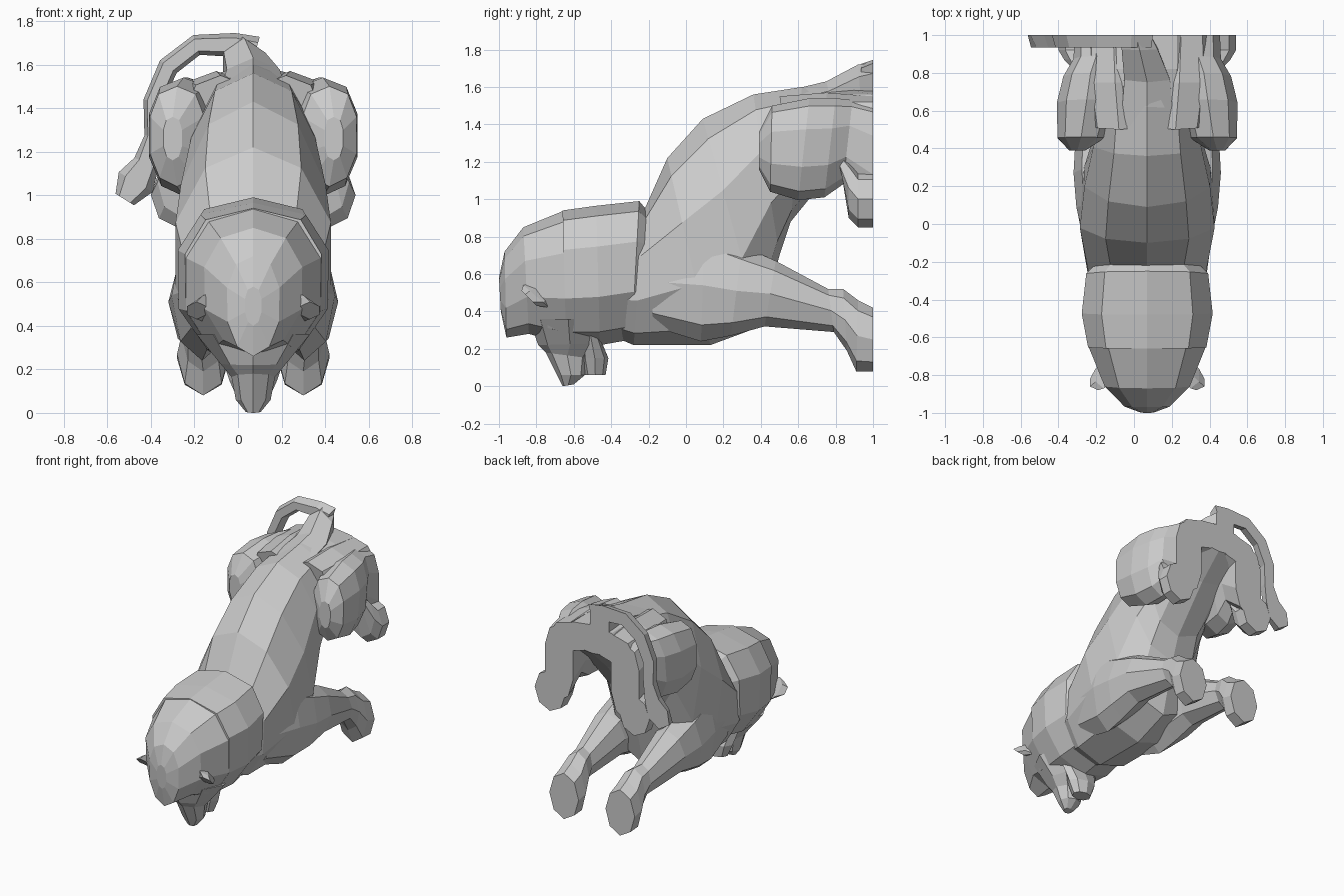
import bpy, bmesh, math
from mathutils import Vector

MID = 0.07   # symmetry plane of the animal
SIDES = 10


def skin(name, rings):
    """Join rings of points into a closed, flat-faced object."""
    bm = bmesh.new()
    loops = [[bm.verts.new(p) for p in ring] for ring in rings]
    n = len(loops[0])
    for a, b in zip(loops, loops[1:]):
        for i in range(n):
            j = (i + 1) % n
            bm.faces.new((a[i], a[j], b[j], b[i]))
    bm.faces.new(loops[0])
    bm.faces.new(loops[-1])
    bmesh.ops.recalc_face_normals(bm, faces=bm.faces)
    mesh = bpy.data.meshes.new(name)
    bm.to_mesh(mesh)
    bm.free()
    ob = bpy.data.objects.new(name, mesh)
    bpy.context.collection.objects.link(ob)
    return ob


def rounded(c, u, v, n, upper, lower):
    """Ring around c; exponents below 1 make its upper or lower half boxier."""
    pts = []
    for i in range(n):
        s, k = math.sin(2 * math.pi * i / n), math.cos(2 * math.pi * i / n)
        p = upper if k > 0 else lower
        s, k = (math.copysign(abs(t) ** p if abs(t) > 1e-6 else 0, t) for t in (s, k))
        pts.append(c + u * s + v * k)
    return pts


def loft(name, sections, side=0, n=SIDES, upper=1, lower=1):
    """Section: (offset from middle, top (y, z), bottom (y, z), half width)."""
    rings = []
    for off, top, bot, w in sections:
        x = MID + side * off
        t, b = Vector((x, *top)), Vector((x, *bot))
        rings.append(rounded((t + b) / 2, Vector((w, 0, 0)), (t - b) / 2, n, upper, lower))
    return skin(name, rings)


def pair(name, sections, **kw):
    for label, side in (("left", -1), ("right", 1)):
        loft(f"{label}_{name}", sections, side, **kw)


# Torso from chest up to the rump, cut flat at the back
loft("torso", [
    (0, (-0.45, 0.85), (-0.42, 0.28), 0.26),
    (0, (-0.22, 0.95), (-0.28, 0.22), 0.33),
    (0, (-0.10, 1.22), (0.13, 0.22), 0.375),
    (0, (0.09, 1.43), (0.40, 0.32), 0.35),
    (0, (0.36, 1.56), (0.50, 0.70), 0.30),
    (0, (0.62, 1.60), (0.56, 0.88), 0.27),
    (0, (0.82, 1.60), (0.82, 1.20), 0.27),
    (0, (1.00, 1.58), (1.00, 1.37), 0.27)], lower=0.9)

# Head with mane, broad on top and tapering towards the chin
loft("head_mane", [
    (0, (-0.20, 0.93), (-0.20, 0.34), 0.27),
    (0, (-0.25, 0.99), (-0.29, 0.25), 0.335),
    (0, (-0.48, 0.965), (-0.46, 0.22), 0.36),
    (0, (-0.66, 0.94), (-0.64, 0.22), 0.325)], upper=0.75)
loft("head_front", [
    (0, (-0.65, 0.94), (-0.64, 0.22), 0.325),
    (0, (-0.87, 0.85), (-0.84, 0.28), 0.235),
    (0, (-0.97, 0.72), (-0.96, 0.26), 0.125),
    (0, (-1.00, 0.58), (-0.99, 0.40), 0.04)], upper=0.85)

# Face pointing down: muzzle, lower jaw and ears
loft("muzzle", [
    (0, (-0.84, 0.36), (-0.42, 0.36), 0.26),
    (0, (-0.79, 0.22), (-0.45, 0.23), 0.15),
    (0, (-0.75, 0.18), (-0.52, 0.15), 0.10),
    (0, (-0.69, 0.06), (-0.54, 0.06), 0.08),
    (0, (-0.66, 0.00), (-0.60, 0.01), 0.035)], n=8)
loft("lower_jaw", [
    (0, (-0.56, 0.28), (-0.46, 0.26), 0.15),
    (0, (-0.56, 0.15), (-0.415, 0.15), 0.11),
    (0, (-0.54, 0.06), (-0.43, 0.06), 0.07)], n=8)
pair("ear", [
    (0.17, (-0.80, 0.56), (-0.70, 0.46), 0.05),
    (0.23, (-0.87, 0.54), (-0.73, 0.42), 0.05),
    (0.26, (-0.88, 0.51), (-0.80, 0.43), 0.05)], n=6)

# Front legs with paws flat on the back plane
pair("front_leg", [
    (0.20, (-0.18, 0.80), (-0.18, 0.32), 0.12),
    (0.235, (0.10, 0.84), (0.08, 0.24), 0.14),
    (0.24, (0.30, 0.75), (0.24, 0.27), 0.15),
    (0.245, (0.48, 0.67), (0.42, 0.32), 0.135),
    (0.24, (0.76, 0.52), (0.79, 0.29), 0.085),
    (0.23, (0.84, 0.52), (0.86, 0.19), 0.10),
    (0.23, (0.92, 0.46), (0.91, 0.08), 0.12),
    (0.23, (1.00, 0.42), (1.00, 0.08), 0.12)], n=8)

# Hind thighs, shins and paws
pair("hind_thigh", [
    (0.37, (0.39, 1.36), (0.39, 1.16), 0.045),
    (0.35, (0.46, 1.50), (0.45, 1.04), 0.13),
    (0.32, (0.66, 1.54), (0.60, 0.995), 0.165),
    (0.30, (0.80, 1.54), (0.74, 1.01), 0.15),
    (0.27, (0.89, 1.53), (0.84, 1.08), 0.125),
    (0.27, (1.00, 1.51), (1.00, 0.95), 0.12)], upper=0.8, lower=0.9)
pair("hip", [
    (0.15, (0.50, 1.55), (0.55, 1.25), 0.16),
    (0.17, (0.75, 1.57), (0.75, 1.25), 0.18),
    (0.18, (1.00, 1.55), (1.00, 1.34), 0.16)], n=8)
pair("hind_paw", [
    (0.31, (0.80, 1.28), (0.84, 1.09), 0.08),
    (0.33, (0.87, 1.22), (0.87, 0.90), 0.11),
    (0.345, (0.92, 1.15), (0.92, 0.85), 0.125),
    (0.345, (1.00, 1.15), (1.00, 0.85), 0.125)], n=8)

# Tail root swelling out of the rump and leaning left
loft("tail_root", [
    (0.00, (0.50, 1.57), (0.62, 1.40), 0.16),
    (0.00, (0.75, 1.63), (0.80, 1.42), 0.14),
    (-0.04, (0.92, 1.72), (0.94, 1.46), 0.11),
    (-0.06, (1.00, 1.73), (1.00, 1.50), 0.09)], side=1, n=6)
# Tail curl and tuft flattened against the back plane
path = [(0.08, 1.66, 0.07), (-0.02, 1.69, 0.055), (-0.19, 1.69, 0.048),
        (-0.32, 1.59, 0.048), (-0.39, 1.43, 0.045), (-0.39, 1.27, 0.04),
        (-0.42, 1.15, 0.06), (-0.47, 1.06, 0.09), (-0.52, 0.98, 0.05)]
rings = []
for i, (x, z, r) in enumerate(path):
    a, b = path[max(i - 1, 0)], path[min(i + 1, len(path) - 1)]
    d = Vector((b[0] - a[0], 0, b[1] - a[1])).normalized()
    s = Vector((d.z, 0, -d.x)) * r
    c, f = Vector((x, 1.0, z)), Vector((0, -0.065, 0))
    rings.append([c - s, c - s * 0.6 + f, c + s * 0.6 + f, c + s])
skin("tail", rings)
